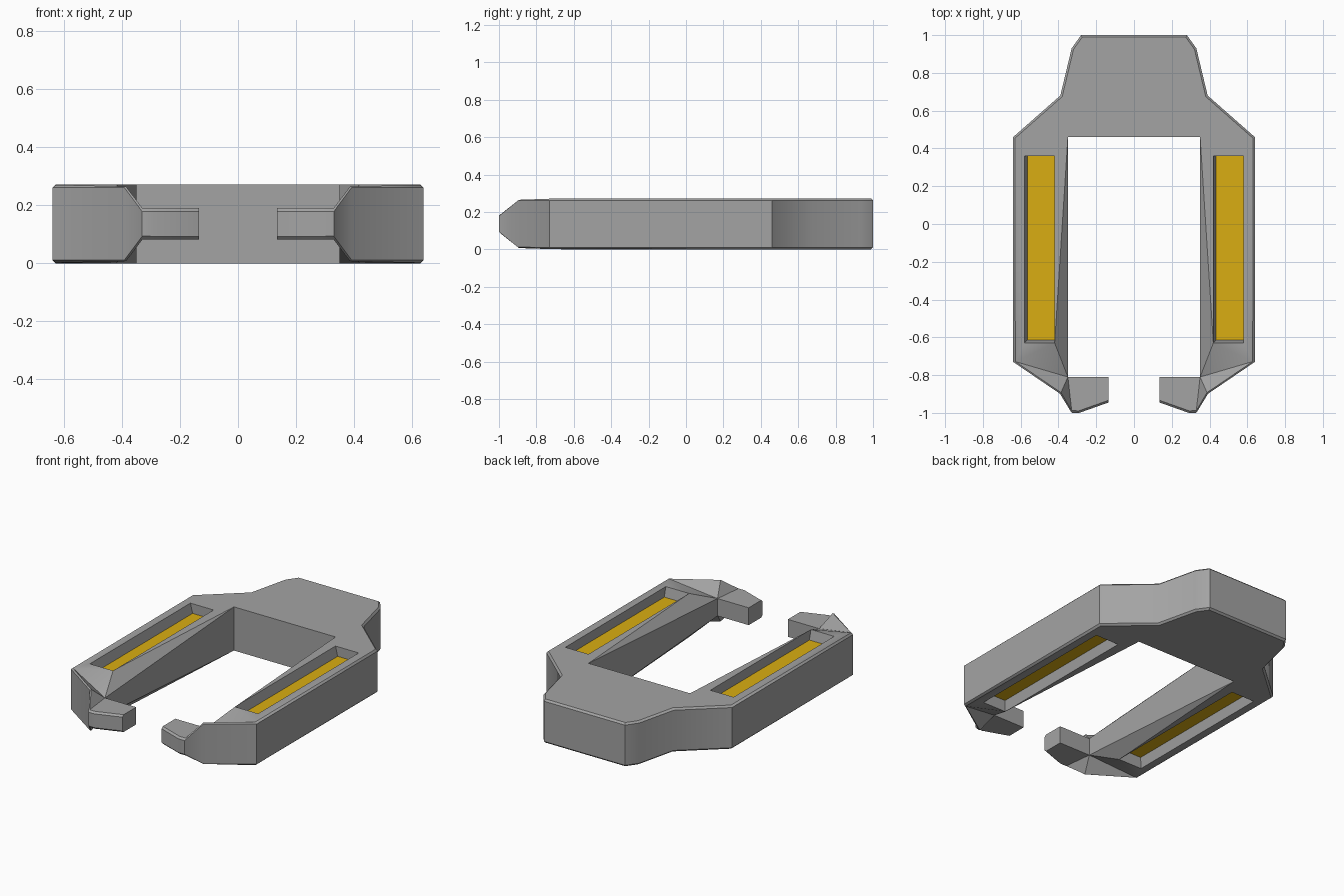
import bpy, bmesh

cube = bpy.data.objects.get("Cube")
if cube:
    bpy.data.objects.remove(cube, do_unlink=True)

HEIGHT, HOOK_TOP = 0.272, 0.19
RECESS_DEPTH, DRAFT, CHAMFER = 0.06, 0.015, 0.011


def material(name, color):
    m = bpy.data.materials.new(name)
    m.use_nodes = True
    m.diffuse_color = color
    m.node_tree.nodes["Principled BSDF"].inputs["Base Color"].default_value = color
    return m


# Plan of one half: back end and arm are full height, hook points are low
PLAN = {
    "back_mid": (0, 1), "back": (0.28, 1), "back_side": (0.33, 0.93),
    "neck": (0.39, 0.68), "shoulder": (0.64, 0.46), "elbow": (0.64, -0.73),
    "wrist": (0.39, -0.90), "knuckle": (0.33, -1), "hook_front": (0.29, -1),
    "tip_front": (0.135, -0.945), "tip_back": (0.135, -0.81),
    "hook_inner": (0.35, -0.81), "inner": (0.35, 0.46), "inner_mid": (0, 0.46),
    "r_back_in": (0.42, 0.36), "r_back_out": (0.58, 0.36),
    "r_front_out": (0.58, -0.63), "r_front_in": (0.42, -0.63),
}
LOW = {"knuckle", "hook_front", "tip_front", "tip_back", "hook_inner"}
OUTLINE = list(PLAN)[:14]
RECESS = list(PLAN)[14:]
CAPS = [
    "back_mid back back_side neck inner inner_mid",
    "neck shoulder r_back_out r_back_in inner",
    "shoulder elbow r_front_out r_back_out",
    "elbow r_front_in r_front_out",
    "elbow hook_inner r_front_in",
    "inner r_back_in r_front_in",
    "inner r_front_in hook_inner",
    "elbow wrist hook_inner",
    "wrist knuckle hook_inner",
    "knuckle hook_front tip_front tip_back hook_inner",
]

bm = bmesh.new()
cache = {}


def vert(x, y, z):
    key = (round(x, 4), round(y, 4), round(z, 4))
    if key not in cache:
        cache[key] = bm.verts.new(key)
    return cache[key]


def point(name, side, top):
    x, y = PLAN[name]
    z = HOOK_TOP if name in LOW else HEIGHT
    return vert(side * x, y, z if top else HEIGHT - z)


def floor_point(name, side, top):
    x, y = PLAN[name]
    x *= side
    # Walls on the low-x and front sides lean slightly
    if x < side * 0.5:
        x += DRAFT
    if y < 0:
        y += DRAFT
    return vert(x, y, HEIGHT - RECESS_DEPTH if top else RECESS_DEPTH)


rim = []
for side in (1, -1):
    for top in (True, False):
        # Upper and lower surfaces
        for names in CAPS:
            bm.faces.new([point(n, side, top) for n in names.split()])
        # Recess walls and coloured floor
        for a, b in zip(RECESS, RECESS[1:] + RECESS[:1]):
            bm.faces.new([point(a, side, top), point(b, side, top),
                          floor_point(b, side, top), floor_point(a, side, top)])
        floor = bm.faces.new([floor_point(n, side, top) for n in RECESS])
        floor.material_index = 1
    # Upright walls round the outline
    for a, b in zip(OUTLINE, OUTLINE[1:]):
        bm.faces.new([point(a, side, True), point(b, side, True),
                      point(b, side, False), point(a, side, False)])
    # Outer rim edges to chamfer
    for a, b in zip(OUTLINE[:9], OUTLINE[1:10]):
        rim += [bm.edges.get((point(a, side, t), point(b, side, t)))
                for t in (True, False)]

bmesh.ops.recalc_face_normals(bm, faces=bm.faces[:])
bmesh.ops.bevel(bm, geom=rim, offset=CHAMFER, segments=1, affect='EDGES',
                clamp_overlap=True, material=0)

mesh = bpy.data.meshes.new("clamp_body")
bm.to_mesh(mesh)
bm.free()
mesh.materials.append(material("grey metal", (0.37, 0.37, 0.37, 1)))
mesh.materials.append(material("gold inlay", (0.70, 0.42, 0.006, 1)))
body = bpy.data.objects.new("clamp_body", mesh)
bpy.context.collection.objects.link(body)

bpy.ops.object.select_all(action='DESELECT')
body.select_set(True)
bpy.context.view_layer.objects.active = body
bpy.ops.object.shade_smooth_by_angle(angle=0.65)
